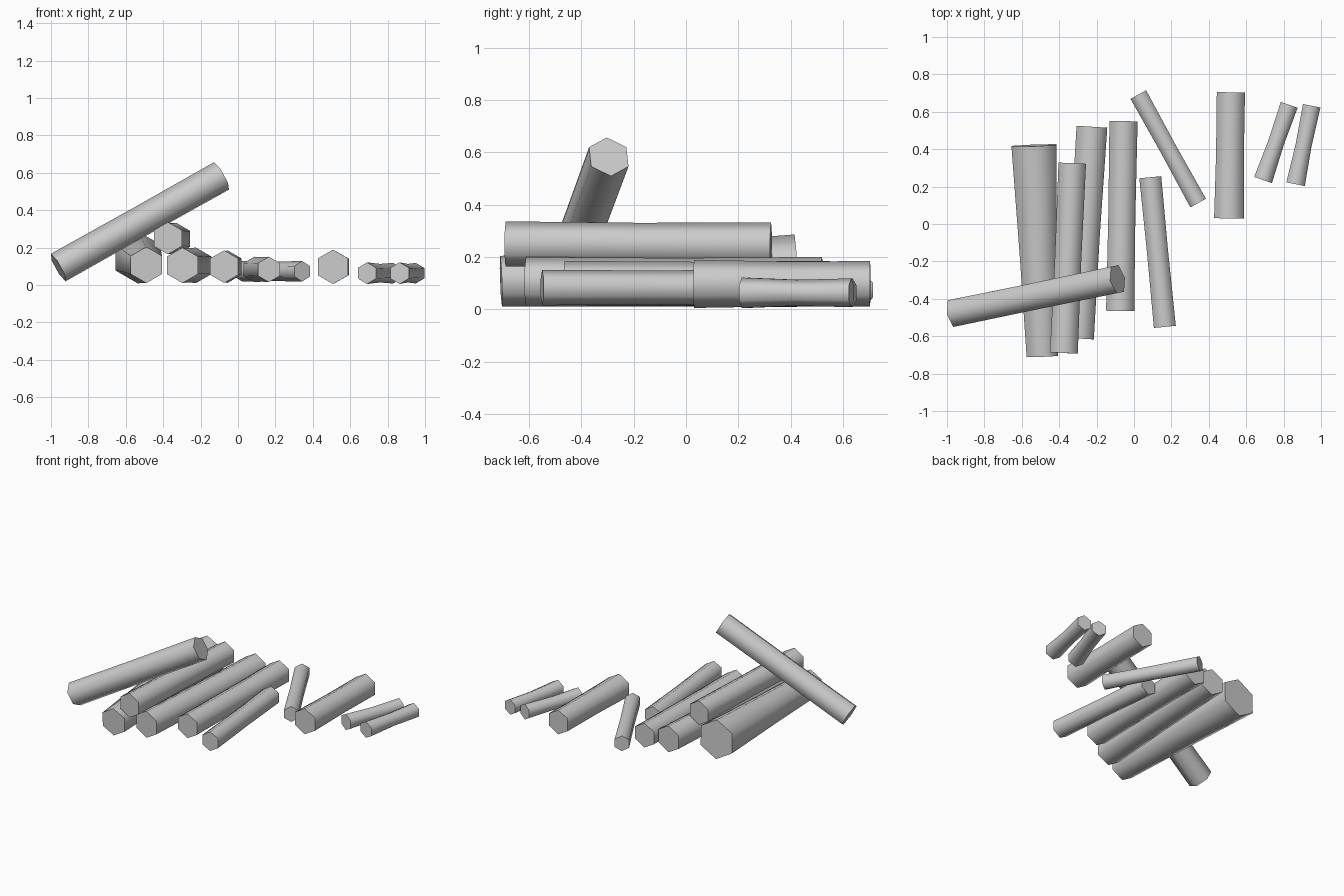
import bpy, bmesh, math
from mathutils import Vector

if "Cube" in bpy.data.objects:
    bpy.data.objects.remove(bpy.data.objects["Cube"])

SIDES = 6


def log(name, start, end, r0, r1, waist=0.96):
    """Six-sided log, point up, very slightly waisted in the middle."""
    a, b = Vector(start), Vector(end)
    axis = (b - a).normalized()
    up = Vector((0, 0, 1))
    up = (up - axis * up.dot(axis)).normalized()
    side = axis.cross(up)
    bm = bmesh.new()
    rings = []
    for t, r in ((0, r0), (0.5, (r0 + r1) / 2 * waist), (1, r1)):
        c = a.lerp(b, t)
        rings.append([bm.verts.new(c + r * (up * math.cos(k * math.tau / SIDES)
                                            + side * math.sin(k * math.tau / SIDES)))
                      for k in range(SIDES)])
    for lo, hi in zip(rings, rings[1:]):
        for k in range(SIDES):
            n = (k + 1) % SIDES
            bm.faces.new((lo[k], lo[n], hi[n], hi[k])).smooth = True
    # flat sawn ends
    for ring in (rings[0], rings[-1]):
        f = bm.faces.new(ring)
        for e in f.edges:
            e.smooth = False
    bmesh.ops.recalc_face_normals(bm, faces=bm.faces)
    me = bpy.data.meshes.new(name)
    bm.to_mesh(me)
    bm.free()
    bpy.context.collection.objects.link(bpy.data.objects.new(name, me))


# Main row lying on the ground, plus one stacked on top
log("thick_log", (-0.49, -0.707, 0.107), (-0.535, 0.42, 0.147), 0.097, 0.139, 0.98)
log("stacked_log", (-0.375, -0.69, 0.25), (-0.33, 0.325, 0.247), 0.086, 0.085)
log("row_log_left", (-0.297, -0.612, 0.105), (-0.225, 0.52, 0.105), 0.095, 0.095)
log("row_log_right", (-0.074, -0.465, 0.098), (-0.056, 0.55, 0.098), 0.087, 0.087)

# Log leaning across the pile
log("leaning_log", (-0.961, -0.475, 0.093), (-0.088, -0.295, 0.583), 0.084, 0.084, 0.98)

# Loose logs scattered to the right
log("thin_log", (0.165, -0.55, 0.083), (0.087, 0.25, 0.083), 0.068, 0.068)
log("crossed_thin_log", (0.343, 0.112, 0.073), (0.023, 0.692, 0.073), 0.055, 0.055, 0.94)
log("short_log", (0.508, 0.03, 0.097), (0.518, 0.704, 0.097), 0.092, 0.087)
log("small_log_left", (0.69, 0.235, 0.063), (0.83, 0.637, 0.063), 0.058, 0.055, 0.88)
log("small_log_right", (0.864, 0.213, 0.063), (0.95, 0.632, 0.063), 0.058, 0.055, 0.88)
